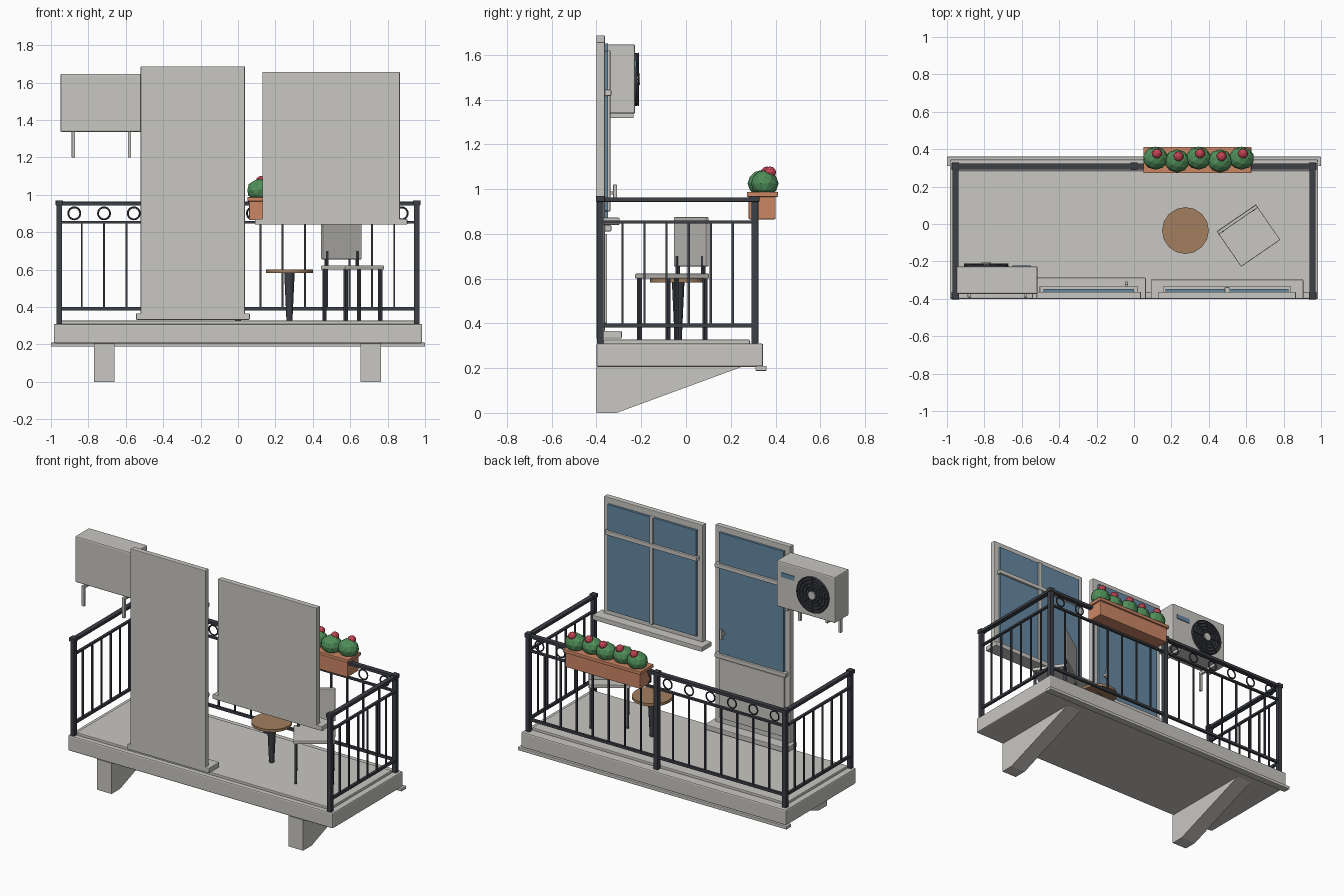
import bpy, bmesh, math
from mathutils import Matrix, Vector

cube = bpy.data.objects.get("Cube")
if cube:
    bpy.data.objects.remove(cube)


def material(name, r, g, b):
    m = bpy.data.materials.new(name)
    m.use_nodes = True
    m.diffuse_color = (r, g, b, 1)
    m.node_tree.nodes["Principled BSDF"].inputs["Base Color"].default_value = (r, g, b, 1)
    return m


plaster = material("pale grey", 0.58, 0.57, 0.54)
iron = material("dark iron", 0.045, 0.05, 0.062)
glass = material("blue glass", 0.13, 0.25, 0.36)
clay = material("terracotta", 0.6, 0.24, 0.13)
wood = material("brown wood", 0.36, 0.21, 0.11)
leaf = material("leaf green", 0.08, 0.27, 0.1)
petal = material("petal red", 0.55, 0.06, 0.09)


def finish(name, bm, mat, bevel=0.0, smooth=False):
    mesh = bpy.data.meshes.new(name)
    bmesh.ops.recalc_face_normals(bm, faces=bm.faces)
    bm.to_mesh(mesh)
    bm.free()
    mesh.materials.append(mat)
    ob = bpy.data.objects.new(name, mesh)
    bpy.context.collection.objects.link(ob)
    if bevel:
        mod = ob.modifiers.new("Bevel", "BEVEL")
        mod.width = bevel
        mod.segments = 2
    if smooth:
        bpy.ops.object.select_all(action="DESELECT")
        ob.select_set(True)
        bpy.context.view_layer.objects.active = ob
        bpy.ops.object.shade_smooth_by_angle(angle=math.radians(40))
    return ob


def box(name, x, y, z, mat=plaster, bevel=0.004):
    """Box from three (low, high) ranges."""
    bm = bmesh.new()
    size = [b - a for a, b in (x, y, z)]
    mid = [(a + b) / 2 for a, b in (x, y, z)]
    bmesh.ops.create_cube(bm, size=1, matrix=Matrix.Translation(mid) @ Matrix.Diagonal((*size, 1)))
    return finish(name, bm, mat, bevel)


def around(c, half):
    return (c - half, c + half)


def cone(name, at, r1, r2, depth, mat, sides=16, rot=Matrix()):
    bm = bmesh.new()
    bmesh.ops.create_cone(bm, cap_ends=True, segments=sides, radius1=r1, radius2=r2,
                          depth=depth, matrix=Matrix.Translation(at) @ rot)
    return finish(name, bm, mat, smooth=True)


def ring(name, at, radius, thick, mat, sides=24):
    """Upright ring facing along y."""
    bm = bmesh.new()
    section = [bm.verts.new((radius + thick * math.cos(a), 0, thick * math.sin(a)))
               for a in (i * math.tau / 6 for i in range(6))]
    edges = [bm.edges.new((section[i], section[(i + 1) % 6])) for i in range(6)]
    bmesh.ops.spin(bm, geom=section + edges, cent=(0, 0, 0), axis=(0, 0, 1),
                   angle=math.tau, steps=sides)
    bmesh.ops.remove_doubles(bm, verts=bm.verts, dist=0.0001)
    bmesh.ops.transform(bm, verts=bm.verts,
                        matrix=Matrix.Translation(at) @ Matrix.Rotation(math.pi / 2, 4, "X"))
    return finish(name, bm, mat, smooth=True)


def ball(name, at, scale, mat, detail=2):
    bm = bmesh.new()
    bmesh.ops.create_icosphere(bm, subdivisions=detail, radius=1,
                               matrix=Matrix.Translation(at) @ Matrix.Diagonal((*scale, 1)))
    return finish(name, bm, mat)


# Balcony slab, floor and drip edge
box("slab", (-0.985, 0.985), (-0.4, 0.345), (0.205, 0.31), bevel=0.008)
box("floor", (-0.945, 0.945), (-0.37, 0.285), (0.305, 0.327))
box("drip_edge", (-1, 1), (0.31, 0.36), (0.188, 0.21))

# Wedge brackets under the slab
for side, x in (("right", -0.715), ("left", 0.71)):
    bm = bmesh.new()
    profile = [(-0.4, 0), (-0.31, 0), (0.25, 0.206), (-0.4, 0.206)]
    face = bm.faces.new([bm.verts.new((x - 0.055, y, z)) for y, z in profile])
    new = bmesh.ops.extrude_face_region(bm, geom=[face])["geom"]
    bmesh.ops.translate(bm, vec=(0.11, 0, 0), verts=[v for v in new if isinstance(v, bmesh.types.BMVert)])
    finish(side + "_bracket", bm, plaster)

# Railing posts with caps
RX, RY, BY = 0.955, 0.308, -0.383
for x, y in ((-RX, RY), (0, RY), (RX, RY), (-RX, BY), (RX, BY)):
    box("rail_post", around(x, 0.015), around(y, 0.015), (0.31, 0.95), iron, 0.002)
    box("post_cap", around(x, 0.02), around(y, 0.02), (0.943, 0.97), iron, 0.003)

# Horizontal rails: (half width, bottom, top)
for part, half, low, high in (("top_rail", 0.016, 0.943, 0.963),
                              ("middle_rail", 0.009, 0.846, 0.86),
                              ("bottom_rail", 0.009, 0.382, 0.4)):
    box("long_" + part, (-RX, RX), around(RY, half), (low, high), iron, 0.002)
    for s in (-1, 1):
        box("side_" + part, around(s * RX, half), (BY, RY), (low, high), iron, 0.002)

# Balusters and ring ornaments
for s in (-1, 1):
    for i in range(1, 8):
        box("baluster", around(s * RX * i / 8, 0.005), around(RY, 0.005), (0.39, 0.85), iron, 0)
    for i in range(1, 7):
        y = BY + (RY - BY) * i / 7
        box("side_baluster", around(s * RX, 0.005), around(y, 0.005), (0.39, 0.85), iron, 0)
    for i in range(6):
        ring("rail_ring", (s * RX * (i + 0.5) / 6, RY, 0.901), 0.032, 0.005, iron)

# Door
box("door_frame", (-0.52, 0.037), (-0.4, -0.363), (0.34, 1.687))
box("door_glass", (-0.483, 0.0), (-0.37, -0.348), (0.83, 1.65), glass, 0)
box("door_panel", (-0.483, 0.0), (-0.37, -0.352), (0.4, 0.8))
for z in (0.825, 1.43):
    box("door_crossbar", (-0.505, 0.022), (-0.37, -0.334), around(z, 0.014))
box("door_step", (-0.545, 0.063), (-0.4, -0.287), (0.332, 0.366))
box("door_handle", around(-0.04, 0.008), (-0.326, -0.308), (0.95, 1.02))
box("handle_stem", around(-0.04, 0.006), (-0.365, -0.315), (0.975, 0.99), bevel=0)

# Window
box("window_frame", (0.13, 0.865), (-0.4, -0.363), (0.865, 1.657))
box("window_glass", (0.168, 0.827), (-0.37, -0.348), (0.905, 1.617), glass, 0)
box("window_crossbar", (0.155, 0.84), (-0.37, -0.334), around(1.43, 0.014))
box("window_mullion", around(0.4975, 0.013), (-0.37, -0.338), (0.9, 1.62))
box("window_sill", (0.09, 0.905), (-0.4, -0.297), (0.84, 0.872))

# Air conditioner with fan grille and brackets
box("cooler_body", (-0.95, -0.515), (-0.375, -0.227), (1.337, 1.647), bevel=0.008)
FX, FZ = -0.79, 1.49
facing = Matrix.Rotation(math.pi / 2, 4, "X")
cone("fan_disc", (FX, -0.224, FZ), 0.118, 0.118, 0.012, iron, 32, facing)
for r in (0.03, 0.052, 0.074, 0.096, 0.116):
    ring("grille_ring", (FX, -0.214, FZ), r, 0.004, iron, 32)
for i in range(4):
    bar = box("grille_bar", (-0.115, 0.115), (-0.004, 0.004), (-0.003, 0.003), iron, 0)
    bar.location = (FX, -0.214, FZ)
    bar.rotation_euler.y = i * math.pi / 4
cone("fan_hub", (FX, -0.213, FZ), 0.026, 0.026, 0.014, plaster, 16, facing)
box("cooler_display", (-0.65, -0.55), (-0.228, -0.222), (1.545, 1.575), glass, 0)
for x in (-0.88, -0.58):
    box("cooler_arm", around(x, 0.009), (-0.392, -0.235), (1.318, 1.338), bevel=0.002)
    box("cooler_leg", around(x, 0.009), (-0.392, -0.374), (1.2, 1.33), bevel=0.002)

# Round table
cone("table_top", (0.275, -0.035, 0.592), 0.125, 0.125, 0.018, wood, 16)
cone("table_pedestal", (0.275, -0.035, 0.455), 0.016, 0.028, 0.26, iron, 12)

# Chair, built square and then turned as a whole
chair = [box("chair_seat", (-0.127, 0.127), (-0.115, 0.115), (0.6, 0.622)),
         box("chair_back", (-0.127, 0.127), (0.095, 0.113), (0.655, 0.875))]
for s in (-1, 1):
    for y in (-0.1, 0.1):
        chair.append(box("chair_leg", around(s * 0.112, 0.008), around(y, 0.008), (0.325, 0.605), iron, 0))
    chair.append(box("chair_back_post", around(s * 0.1, 0.007), around(0.1, 0.007), (0.61, 0.7), iron, 0))
for part in chair:
    part.location = (0.612, -0.062, 0)
    part.rotation_euler.z = math.radians(34.5)

# Flower box with plants
box("planter", (0.06, 0.617), (0.28, 0.4), (0.865, 0.975), clay)
box("planter_rim", (0.05, 0.627), (0.272, 0.412), (0.965, 0.988), clay)
for i in range(5):
    x = 0.115 + i * 0.115
    y = 0.352 if i % 2 == 0 else 0.337
    ball("bush", (x, y, 1.025), (0.068, 0.062, 0.06), leaf)
    ball("flower", (x + 0.008, y + 0.024, 1.075), (0.027, 0.027, 0.026), petal)
